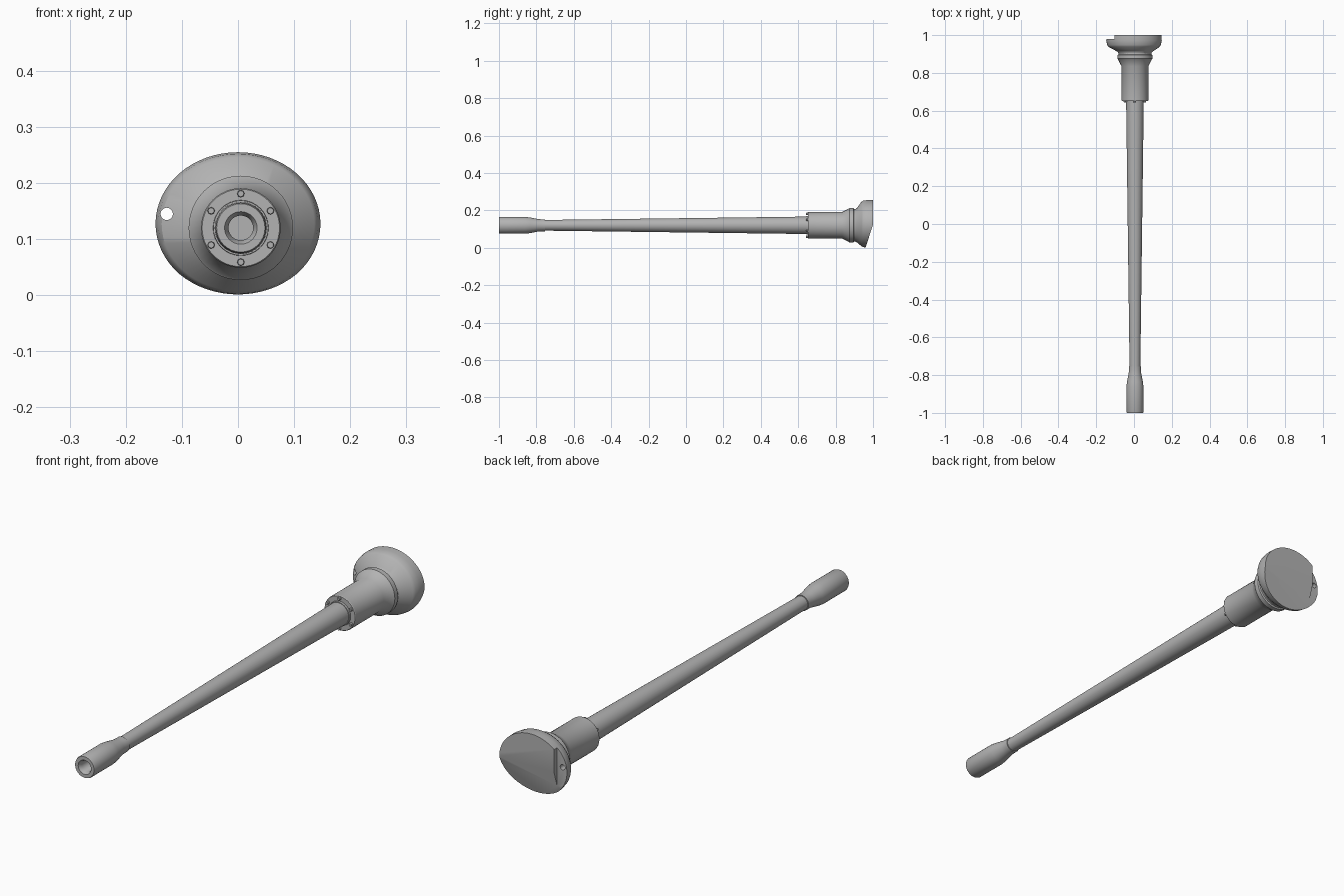
import bpy, bmesh, math
from mathutils import Vector

if "Cube" in bpy.data.objects:
    bpy.data.objects.remove(bpy.data.objects["Cube"])

AX, AZ = 0.005, 0.12          # barrel axis

steel = bpy.data.materials.new("steel_grey")
steel.diffuse_color = (0.45, 0.45, 0.45, 1)
steel.use_nodes = True
steel.node_tree.nodes["Principled BSDF"].inputs["Base Color"].default_value = steel.diffuse_color


def finish(name, bm, angle=30):
    bmesh.ops.recalc_face_normals(bm, faces=bm.faces)
    me = bpy.data.meshes.new(name)
    bm.to_mesh(me)
    bm.free()
    ob = bpy.data.objects.new(name, me)
    bpy.context.collection.objects.link(ob)
    me.materials.append(steel)
    smooth(ob, angle)
    return ob


def smooth(ob, angle=30):
    bpy.ops.object.select_all(action='DESELECT')
    ob.select_set(True)
    bpy.context.view_layer.objects.active = ob
    bpy.ops.object.shade_smooth_by_angle(angle=math.radians(angle))


def loft(rings, n):
    """Capped tube along y through elliptical rings (y, cx, cz, rx, rz)."""
    bm = bmesh.new()
    loops = []
    for y, cx, cz, rx, rz in rings:
        loops.append([bm.verts.new((cx + rx * math.cos(2 * math.pi * i / n), y,
                                    cz + rz * math.sin(2 * math.pi * i / n)))
                      for i in range(n)])
    for a, b in zip(loops, loops[1:]):
        for i in range(n):
            j = (i + 1) % n
            bm.faces.new((a[i], a[j], b[j], b[i]))
    bm.faces.new(loops[0])
    bm.faces.new(loops[-1])
    return bm


def turned(profile, n, cx=AX, cz=AZ):
    return loft([(y, cx, cz, r, r) for y, r in profile], n)


def cut(ob, cutter):
    mod = ob.modifiers.new("cut", 'BOOLEAN')
    mod.operation = 'DIFFERENCE'
    mod.object = cutter
    bpy.context.view_layer.objects.active = ob
    bpy.ops.object.modifier_apply(modifier=mod.name)
    bpy.data.objects.remove(cutter)


# Barrel with hollow bore, thick muzzle sleeve and long taper
finish("barrel", turned([
    (-0.70, 0.022), (-0.985, 0.022), (-0.998, 0.028), (-1.0, 0.029),
    (-1.0, 0.043), (-0.995, 0.045), (-0.86, 0.045), (-0.835, 0.042),
    (-0.79, 0.033), (-0.77, 0.032), (-0.755, 0.032), (-0.755, 0.0285),
    (0.64, 0.0465), (0.70, 0.0465)], 32))

# Sleeve flaring into the banded collar
finish("sleeve", turned([
    (0.652, 0.049), (0.652, 0.069), (0.655, 0.071), (0.835, 0.071),
    (0.872, 0.090), (0.875, 0.093), (0.895, 0.093), (0.898, 0.087),
    (0.93, 0.087)], 48))

# Ring where the barrel enters the sleeve
finish("barrel_collar", turned([
    (0.643, 0.044), (0.643, 0.049), (0.66, 0.050), (0.67, 0.050)], 32))

# Six bolts on the sleeve face
for k in range(6):
    a = math.radians(30 + 60 * k)
    finish("sleeve_bolt_%d" % (k + 1), turned(
        [(0.642, 0.0055), (0.645, 0.0065), (0.66, 0.0065)], 8,
        AX + 0.061 * math.cos(a), AZ + 0.061 * math.sin(a)))

# Oval shield, its lower back sliced off at a slant
bm = loft([(0.902, AX, AZ, 0.086, 0.086),
           (0.912, AX, AZ, 0.092, 0.090),
           (0.938, 0.0, 0.127, 0.136, 0.119),
           (0.948, 0.0, 0.1275, 0.142, 0.1245),
           (0.972, 0.0, 0.1275, 0.147, 0.1275),
           (1.0, 0.0, 0.1275, 0.146, 0.127)], 64)
bmesh.ops.bisect_plane(bm, geom=bm.verts[:] + bm.edges[:] + bm.faces[:],
                       plane_co=Vector((0, 1.0, 0.125)),
                       plane_no=Vector((0, 0.125, -0.04)).normalized(),
                       clear_outer=True)
bmesh.ops.holes_fill(bm, edges=[e for e in bm.edges if e.is_boundary], sides=0)
shield = finish("shield", bm)

# Recessed strip on the back of the shield
bm = bmesh.new()
bmesh.ops.create_cube(bm, size=1)
for v in bm.verts:
    v.co = Vector((v.co.x * 0.1 - 0.152, v.co.y * 0.1 + 1.03, v.co.z * 0.6 + 0.12))
cut(shield, finish("strip_cutter", bm))

# Sight hole through the shield
cut(shield, finish("hole_cutter", turned([(0.85, 0.011), (1.1, 0.011)], 20,
                                         -0.127, 0.145)))
smooth(shield)
